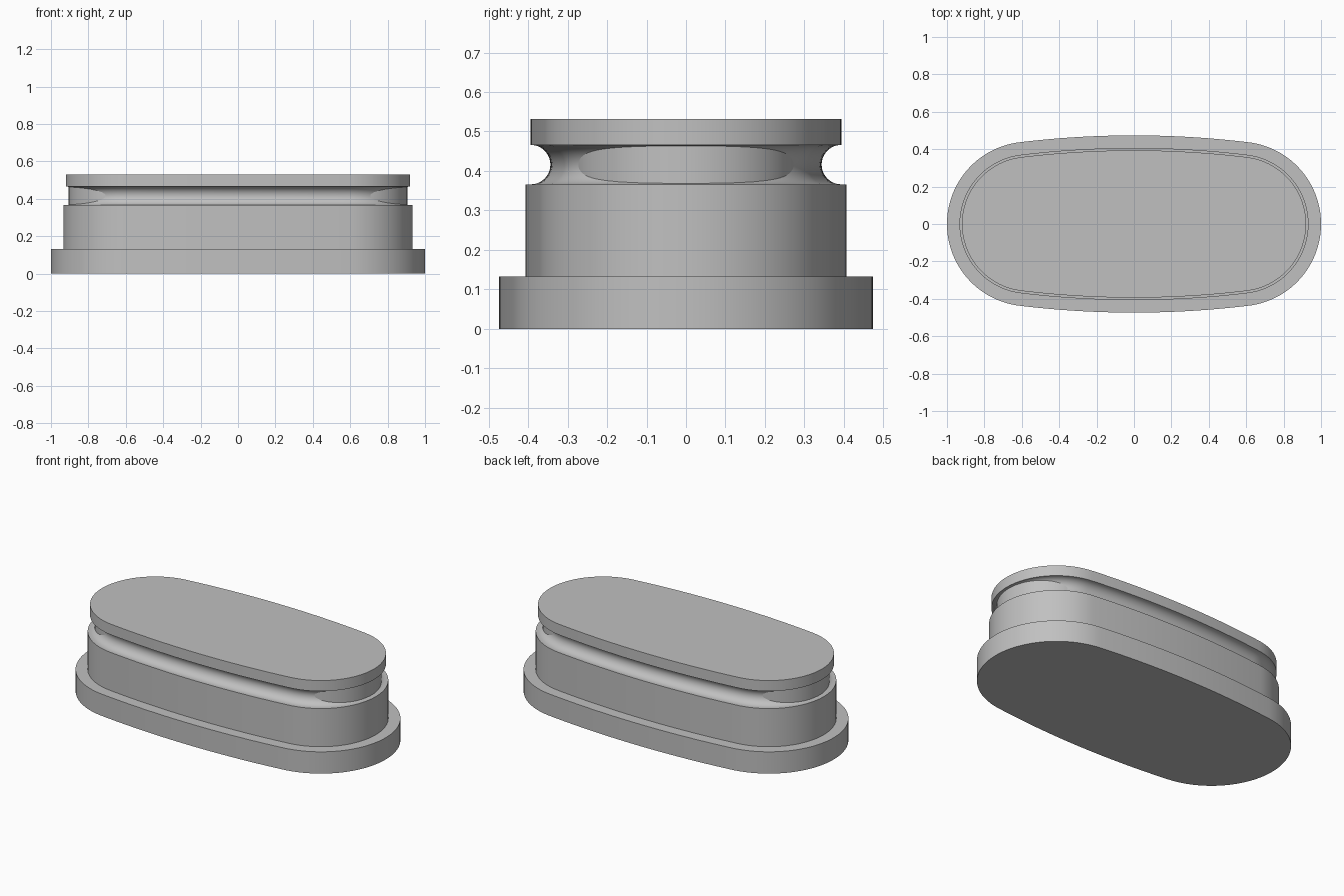
import bpy
import bmesh
from math import sin, cos, asin, tan, pi, radians

if "Cube" in bpy.data.objects:
    bpy.data.objects.remove(bpy.data.objects["Cube"], do_unlink=True)

# One plain grey finish
grey = bpy.data.materials.new("plain_grey")
grey.use_nodes = True
colour = (0.53, 0.53, 0.53, 1)
grey.diffuse_color = colour
grey.node_tree.nodes["Principled BSDF"].inputs["Base Color"].default_value = colour

END_X, END_R, SIDE_R = 0.56, 0.44, 5.1


def bowed_oval(inset):
    """Round ends tangent to gently bowed long sides, shrunk by inset."""
    tilt = asin(END_X / (SIDE_R - END_R))
    side_y = END_X / tan(tilt)
    r, big = END_R - inset, SIDE_R - inset
    pts = []
    for s in (1, -1):
        for i in range(64):
            a = (tilt - pi / 2) + (pi - 2 * tilt) * i / 64
            pts.append((s * (END_X + r * cos(a)), s * r * sin(a)))
        for i in range(32):
            a = tilt - 2 * tilt * i / 32
            pts.append((s * big * sin(a), s * (big * cos(a) - side_y)))
    return pts


def stadium(centre_x, r):
    """Straight-sided slot shape."""
    pts = []
    for s in (1, -1):
        for i in range(65):
            a = -pi / 2 + pi * i / 64
            pts.append((s * (centre_x + r * cos(a)), s * r * sin(a)))
    return pts


def loft(name, layers, capped=True):
    """Skin a stack of (outline, height) layers."""
    bm = bmesh.new()
    rings = [[bm.verts.new((x, y, z)) for x, y in pts] for pts, z in layers]
    n = len(rings[0])
    for low, high in zip(rings, rings[1:]):
        for i in range(n):
            j = (i + 1) % n
            bm.faces.new((low[i], low[j], high[j], high[i]))
    if capped:
        bm.faces.new(rings[0][::-1])
        bm.faces.new(rings[-1])
    mesh = bpy.data.meshes.new(name)
    bm.to_mesh(mesh)
    bm.free()
    mesh.materials.append(grey)
    ob = bpy.data.objects.new(name, mesh)
    bpy.context.collection.objects.link(ob)
    bpy.ops.object.select_all(action="DESELECT")
    ob.select_set(True)
    bpy.context.view_layer.objects.active = ob
    bpy.ops.object.shade_smooth_by_angle(angle=radians(30))
    return ob


# Stepped slabs: inset, bottom, top
for name, inset, z0, z1 in (
    ("base_flange", 0, 0, 0.133),
    ("body", 0.067, 0.1, 0.366),
    ("lid", 0.08, 0.466, 0.531),
):
    outline = bowed_oval(inset)
    loft(name, [(outline, z0), (outline, z1)])

# Half-round groove between body and lid
groove = []
for i in range(25):
    a = pi * i / 24
    groove.append((bowed_oval(0.08 + 0.05 * sin(a)), 0.416 - 0.05 * cos(a)))
loft("groove_neck", groove, capped=False)

# Straight-walled core that emerges from the groove at both ends
core = stadium(0.618, 0.287)
loft("inner_core", [(core, 0.3), (core, 0.5)])
